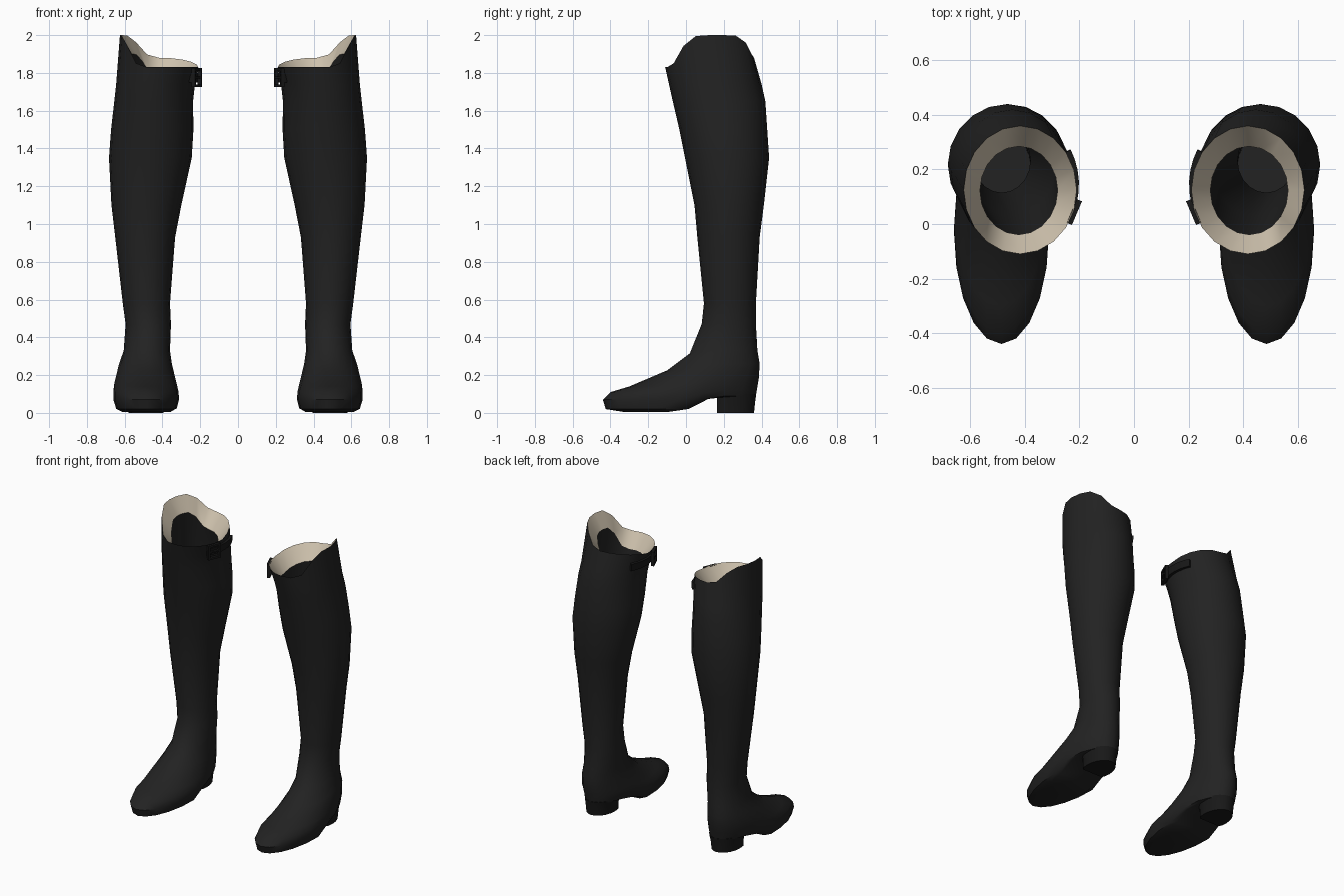
import bpy, bmesh, math
from mathutils import Matrix, Vector

cube = bpy.data.objects.get("Cube")
if cube:
    bpy.data.objects.remove(cube, do_unlink=True)

N = 20  # sides of every ring


def material(name, rgb, rough):
    m = bpy.data.materials.new(name)
    m.use_nodes = True
    m.diffuse_color = (*rgb, 1)
    bsdf = m.node_tree.nodes["Principled BSDF"]
    bsdf.inputs["Base Color"].default_value = (*rgb, 1)
    bsdf.inputs["Roughness"].default_value = rough
    return m


leather = material("black_leather", (0.016, 0.016, 0.016), 0.6)
cream = material("cream_lining", (0.62, 0.54, 0.42), 0.8)
trim = material("dark_trim", (0.009, 0.009, 0.009), 0.6)


def smooth(t):
    t = min(1, max(0, t))
    return t * t * (3 - 2 * t)


def angle(k):
    return math.tau * k / N - math.pi / 2


def rim_height(a):
    # high outer peak, slightly raised back, low front and inner side
    peak = smooth((math.cos(a - 0.17) - 0.3) / 0.65)
    return 1.83 + 0.17 * peak + 0.05 * max(0, math.sin(a)) * (1 - peak)


def ring(zf, zb, x0, x1, y0, y1, clip=-9):
    """Oval ring; front height zf steps to back height zb over the arch."""
    pts = []
    for k in range(N):
        a = angle(k)
        x = (x0 + x1) / 2 + (x1 - x0) / 2 * math.cos(a)
        y = max(clip, (y0 + y1) / 2 + (y1 - y0) / 2 * math.sin(a))
        pts.append(Vector((x, y, zf + (zb - zf) * smooth((y + 0.05) / 0.22))))
    return pts


def rim_ring(drop, x0, x1, y0, y1):
    pts = ring(0, 0, x0, x1, y0, y1)
    for k, p in enumerate(pts):
        p.z = rim_height(angle(k)) - drop
    return pts


def finish(name, bm, mat, sharp=45):
    """Make the object and mirror it to form the pair."""
    me = bpy.data.meshes.new(name)
    bm.to_mesh(me)
    bm.free()
    me.materials.append(mat)
    ob = bpy.data.objects.new(name, me)
    bpy.context.scene.collection.objects.link(ob)
    ob.modifiers.new("pair", "MIRROR").use_axis[0] = True
    bpy.ops.object.select_all(action="DESELECT")
    ob.select_set(True)
    bpy.context.view_layer.objects.active = ob
    bpy.ops.object.shade_smooth_by_angle(angle=math.radians(sharp))
    return ob


def loft(name, rings, mat, cap_first=False, cap_last=False):
    """Skin rings listed from bottom to top for outward faces."""
    bm = bmesh.new()
    loops = [[bm.verts.new(p) for p in r] for r in rings]
    for lo, hi in zip(loops, loops[1:]):
        for k in range(N):
            j = (k + 1) % N
            bm.faces.new((lo[k], lo[j], hi[j], hi[k]))
    for loop, wanted, flip in ((loops[0], cap_first, True), (loops[-1], cap_last, False)):
        for k in range(N // 2 if wanted else 0):
            ids = dict.fromkeys((k, k + 1, N - k - 1, (N - k) % N))
            f = bm.faces.new([loop[i] for i in ids])
            if flip:
                f.normal_flip()
    return finish(name, bm, mat)


# Boot body: sole, foot, ankle and shaft up to the shaped rim
RIM = (0.21, 0.625, -0.11, 0.36)
body = [ring(*r) for r in (
    (0.005, 0.085, 0.35, 0.62, -0.33, 0.355),
    (0.02, 0.09, 0.325, 0.645, -0.425, 0.37),
    (0.07, 0.12, 0.312, 0.66, -0.44, 0.375),
    (0.11, 0.15, 0.315, 0.66, -0.4, 0.38),
    (0.14, 0.18, 0.325, 0.655, -0.3, 0.385),
    (0.225, 0.26, 0.35, 0.63, -0.1, 0.39),
    (0.31, 0.33, 0.36, 0.605, 0.02, 0.378),
    (0.47, 0.47, 0.355, 0.595, 0.083, 0.37),
    (0.58, 0.58, 0.36, 0.61, 0.095, 0.37),
    (0.93, 0.93, 0.333, 0.65, 0.06, 0.39),
    (1.1, 1.1, 0.3, 0.67, 0.045, 0.412),
    (1.35, 1.35, 0.245, 0.683, -0.005, 0.44),
    (1.5, 1.5, 0.236, 0.672, -0.035, 0.43),
    (1.65, 1.65, 0.238, 0.655, -0.07, 0.42),
    (1.74, 1.74, 0.228, 0.645, -0.09, 0.4),
)] + [rim_ring(0, *RIM)]
loft("boot_body", body, leather, cap_first=True)

# Cream band inside the rim, then the dark inner shaft with its insole
INNER = (0.28, 0.565, -0.04, 0.285)
loft("cuff_lining", [rim_ring(0, *RIM), rim_ring(0.1, *INNER)], cream)
loft("inner_shaft", [
    rim_ring(0.1, *INNER),
    ring(1.3, 1.3, 0.29, 0.6, 0.03, 0.39),
    ring(0.6, 0.6, 0.38, 0.59, 0.115, 0.35),
    ring(0.2, 0.2, 0.38, 0.59, 0.08, 0.34),
], leather, cap_last=True)

# Stacked heel with a straight front edge
loft("heel", [
    ring(0, 0, 0.395, 0.58, 0.09, 0.36, 0.165),
    ring(0.06, 0.06, 0.39, 0.585, 0.09, 0.366, 0.165),
    ring(0.1, 0.1, 0.38, 0.59, 0.09, 0.372, 0.16),
], trim, cap_first=True, cap_last=True)


# Strap wrapped round the inner side below the rim
def strap_point(a, out, z):
    grow = (z - 1.77) * 0.1
    return Vector((0.427 + (0.212 + grow + out) * math.cos(a),
                   0.145 + (0.245 + out) * math.sin(a), z))


bm = bmesh.new()
previous = None
for i in range(8):
    a = math.radians(150 + 9 * i)
    loop = [bm.verts.new(strap_point(a, out, z))
            for out, z in ((-0.01, 1.75), (0.01, 1.75), (0.01, 1.8), (-0.01, 1.8))]
    if previous:
        for k in range(4):
            j = (k + 1) % 4
            bm.faces.new((previous[k], previous[j], loop[j], loop[k]))
    else:
        bm.faces.new(loop)
    previous = loop
bm.faces.new(previous[::-1])
bmesh.ops.recalc_face_normals(bm, faces=bm.faces)
finish("strap", bm, trim, 30)

# Square buckle frame with a prong
a = math.radians(203)
place = Matrix.Translation(strap_point(a, 0.014, 1.775)) @ Matrix.Rotation(a, 4, "Z")
bm = bmesh.new()
for y, z, sy, sz in ((-0.04, 0, 0.014, 0.1), (0.04, 0, 0.014, 0.1),
                     (0, -0.043, 0.08, 0.014), (0, 0.043, 0.08, 0.014),
                     (0, 0, 0.08, 0.01)):
    bmesh.ops.create_cube(bm, size=1, matrix=place @ Matrix.Translation((0, y, z))
                          @ Matrix.Diagonal((0.02, sy, sz, 1)))
finish("buckle", bm, trim, 30)
